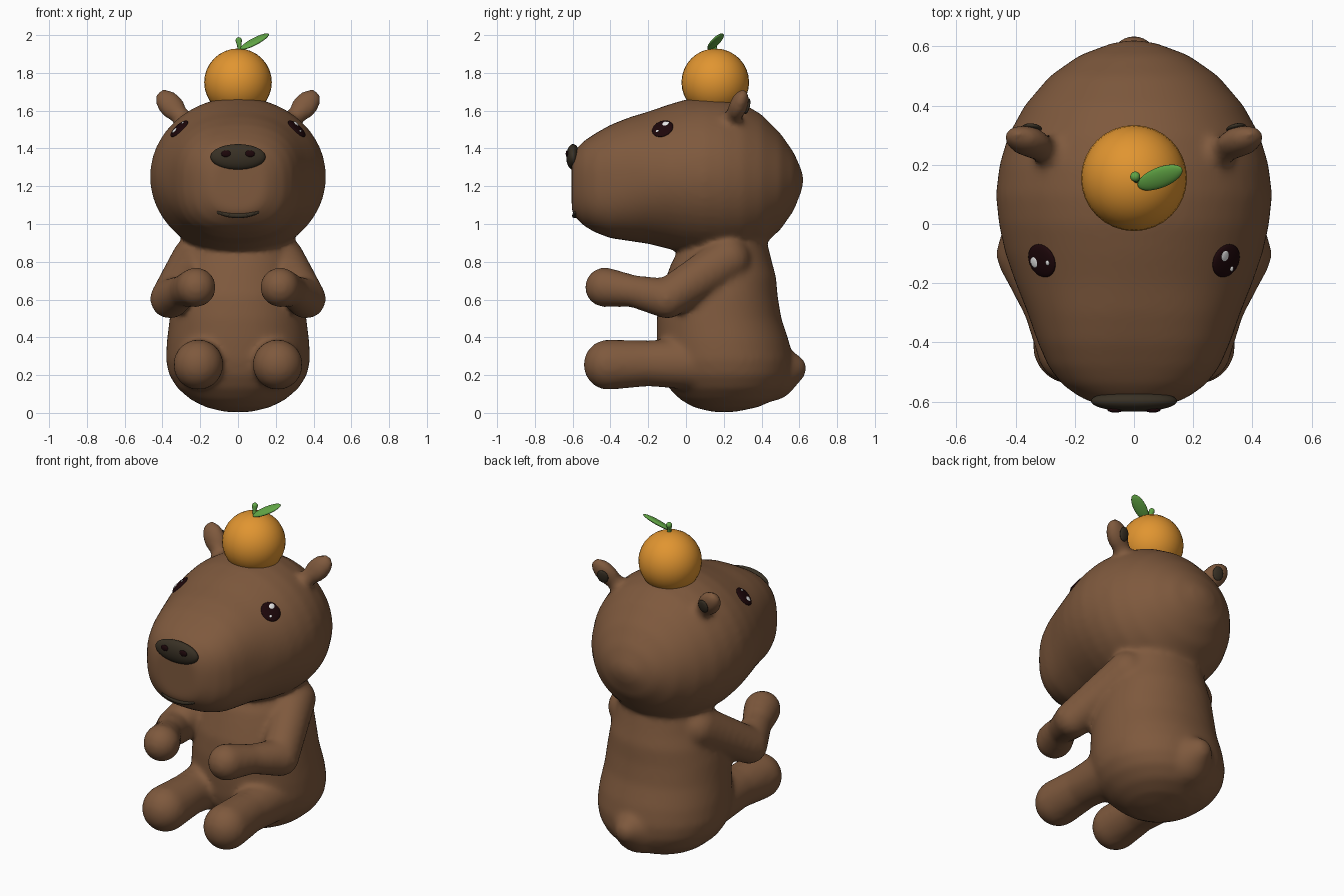
import bpy, bmesh
from math import cos, sin, pi, copysign
from mathutils import Vector, Matrix

if "Cube" in bpy.data.objects:
    bpy.data.objects.remove(bpy.data.objects["Cube"])


def material(name, rgb, rough=0.7):
    m = bpy.data.materials.new(name)
    m.use_nodes = True
    m.diffuse_color = (*rgb, 1)
    bsdf = m.node_tree.nodes["Principled BSDF"]
    bsdf.inputs["Base Color"].default_value = (*rgb, 1)
    bsdf.inputs["Roughness"].default_value = rough
    return m


FUR = material("brown fur", (0.21, 0.1, 0.047))
DARK = material("dark nose", (0.04, 0.03, 0.018))
EYE = material("maroon black", (0.012, 0.002, 0.003))
WHITE = material("white glint", (0.8, 0.8, 0.8))
ORANGE = material("orange peel", (0.75, 0.3, 0.03))
GREEN = material("leaf green", (0.12, 0.38, 0.06))


def finish(bm, name, mat):
    bmesh.ops.recalc_face_normals(bm, faces=bm.faces)
    me = bpy.data.meshes.new(name)
    bm.to_mesh(me)
    bm.free()
    me.materials.append(mat)
    me.shade_smooth()
    ob = bpy.data.objects.new(name, me)
    bpy.context.collection.objects.link(ob)
    return ob


def add_ball(bm, centre, radii, axes=None, segs=32):
    mat = Matrix.Translation(centre) @ (axes or Matrix()) @ Matrix.Diagonal((*radii, 1))
    bmesh.ops.create_uvsphere(bm, u_segments=segs, v_segments=segs // 2, radius=1, matrix=mat)


def ball(name, centre, radii, mat, axes=None):
    bm = bmesh.new()
    add_ball(bm, centre, radii, axes)
    return finish(bm, name, mat)


def axes_from(z_dir, x_hint):
    """Rotation whose z follows z_dir and whose x leans towards x_hint."""
    z = Vector(z_dir).normalized()
    y = z.cross(Vector(x_hint)).normalized()
    return Matrix((y.cross(z), y, z)).transposed().to_4x4()


def limb(bm, joints, steps=8):
    """Chain of overlapping balls through (x, y, z, radius) joints."""
    for a, b in zip(joints, joints[1:]):
        for i in range(steps + 1):
            p = Vector(a).lerp(Vector(b), i / steps)
            add_ball(bm, p[:3], [p[3]] * 3, segs=24)


def loft(bm, rings, n=48):
    loops = [[bm.verts.new(p) for p in ring] for ring in rings]
    for a, b in zip(loops, loops[1:]):
        for i in range(n):
            bm.faces.new((a[i], a[(i + 1) % n], b[(i + 1) % n], b[i]))
    bm.faces.new(loops[0])
    bm.faces.new(loops[-1])


def oval(a, b, power, n=48):
    for i in range(n):
        c, s = cos(2 * pi * i / n), sin(2 * pi * i / n)
        yield a * copysign(abs(c) ** (2 / power), c), b * copysign(abs(s) ** (2 / power), s)


# Head sections: y, bottom z, top z, half width, roundness power
HEAD = [(-.605, 1.06, 1.36, .14, 2.4), (-.58, 1.03, 1.4, .19, 2.5), (-.54, .99, 1.44, .245, 2.6),
        (-.48, .955, 1.48, .29, 2.6), (-.4, .925, 1.525, .325, 2.5), (-.3, .91, 1.565, .36, 2.3),
        (-.2, .895, 1.595, .4, 2.1), (-.1, .87, 1.63, .435, 2), (0, .845, 1.66, .457, 2),
        (.1, .83, 1.672, .467, 2), (.2, .825, 1.667, .455, 2), (.3, .835, 1.64, .425, 2),
        (.4, .88, 1.58, .37, 2), (.5, .97, 1.48, .285, 2), (.57, 1.07, 1.38, .185, 2),
        (.61, 1.17, 1.29, .08, 2), (.622, 1.22, 1.25, .02, 2)]
# Torso sections: z, front y, back y, half width
TORSO = [(.005, .14, .26, .07), (.03, .04, .38, .17), (.07, -.03, .47, .25), (.13, -.09, .53, .32),
         (.2, -.13, .56, .365), (.28, -.15, .565, .382), (.38, -.155, .545, .377),
         (.5, -.155, .505, .362), (.62, -.14, .485, .348), (.72, -.105, .477, .325),
         (.8, -.075, .455, .3), (.88, -.02, .435, .28), (1, .03, .4, .25)]

bm = bmesh.new()
loft(bm, [[(u, y, (lo + hi) / 2 + v) for u, v in oval(w, (hi - lo) / 2, p)]
          for y, lo, hi, w, p in HEAD])
loft(bm, [[(u, (f + b) / 2 + v, z) for u, v in oval(w, (b - f) / 2, 2.1)]
          for z, f, b, w in TORSO])
# Tail nub, arms, legs and ears
limb(bm, [(0, .44, .22, .16), (0, .565, .235, .075)])
for s in (1, -1):
    limb(bm, [(s * .23, .22, .81, .125), (s * .36, -.1, .605, .107),
              (s * .29, -.28, .645, .085), (s * .222, -.43, .665, .106)])
    limb(bm, [(s * .2, .05, .26, .14), (s * .205, -.2, .262, .122), (s * .21, -.41, .255, .134)])
    ear_axes = axes_from((s * .62, .3, .72), (0, 1, -.3))
    add_ball(bm, (s * .355, .278, 1.627), (.05, .068, .105), ear_axes)
    limb(bm, [(s * .27, .235, 1.53, .055), (s * .33, .265, 1.6, .045)])
source = finish(bm, "body", FUR)

# Fuse all fur parts into one softly blended skin
mod = source.modifiers.new("fuse", "REMESH")
mod.mode = "VOXEL"
mod.voxel_size = 0.016
mod.use_smooth_shade = True
mod = source.modifiers.new("soften", "SMOOTH")
mod.factor = 0.5
mod.iterations = 12
dg = bpy.context.evaluated_depsgraph_get()
skin = bpy.data.meshes.new_from_object(source.evaluated_get(dg))
source.modifiers.clear()
source.data = skin
skin.shade_smooth()


def on_skin(p):
    _, loc, normal, _ = source.closest_point_on_mesh(Vector(p))
    return loc, normal


# Eyes with glints, lying on the skin
for s, side in ((1, "left"), (-1, "right")):
    loc, nrm = on_skin((s * .307, -.122, 1.5))
    ax = axes_from(nrm, (0, 1, .35))
    ball(side + "_eye", loc, (.058, .06, .014), EYE, ax)
    for label, along, across, r in (("big", .024, -.016, .019), ("small", -.03, .016, .009)):
        if s < 0:
            along, across = (-.008, -.024) if label == "big" else (.004, .036)
            across = -across
        spot = loc + ax.to_3x3() @ Vector((along, -across * s, .012))
        ball(f"{side}_eye_{label}_glint", spot, (r, r * .85, .004), WHITE, ax)
    # Dark patch on the rear of each ear
    loc, nrm = on_skin((s * .34, .36, 1.615))
    ball(side + "_ear_patch", loc, (.034, .042, .012), DARK, axes_from(nrm, (1, 0, 0)))
    # Nostrils
    ball(side + "_nostril", (s * .063, -.628, 1.372), (.026, .009, .018), EYE)

ball("nose", (0, -.598, 1.355), (.146, .036, .068), DARK)

# Mouth: a thin smiling tube across the muzzle
bm = bmesh.new()
path = []
for i in range(-8, 9):
    t = i / 8
    loc, _ = on_skin((t * .115, -.62, 1.025 + .015 * t * t))
    path.append((*loc, .013 - .005 * t * t))
limb(bm, path, steps=2)
finish(bm, "mouth", DARK)

# Fruit with stem and leaf
ball("orange_fruit", (0, .155, 1.75), (.179, .179, .179), ORANGE)
bm = bmesh.new()
limb(bm, [(.01, .15, 1.92, .012), (.006, .153, 1.95, .012), (.004, .16, 1.972, .017)], 4)
finish(bm, "stem", GREEN)
ball("leaf", (.088, .157, 1.966), (.09, .036, .014), GREEN,
     axes_from((-.3, -.4, .85), (.84, .38, .36)))
